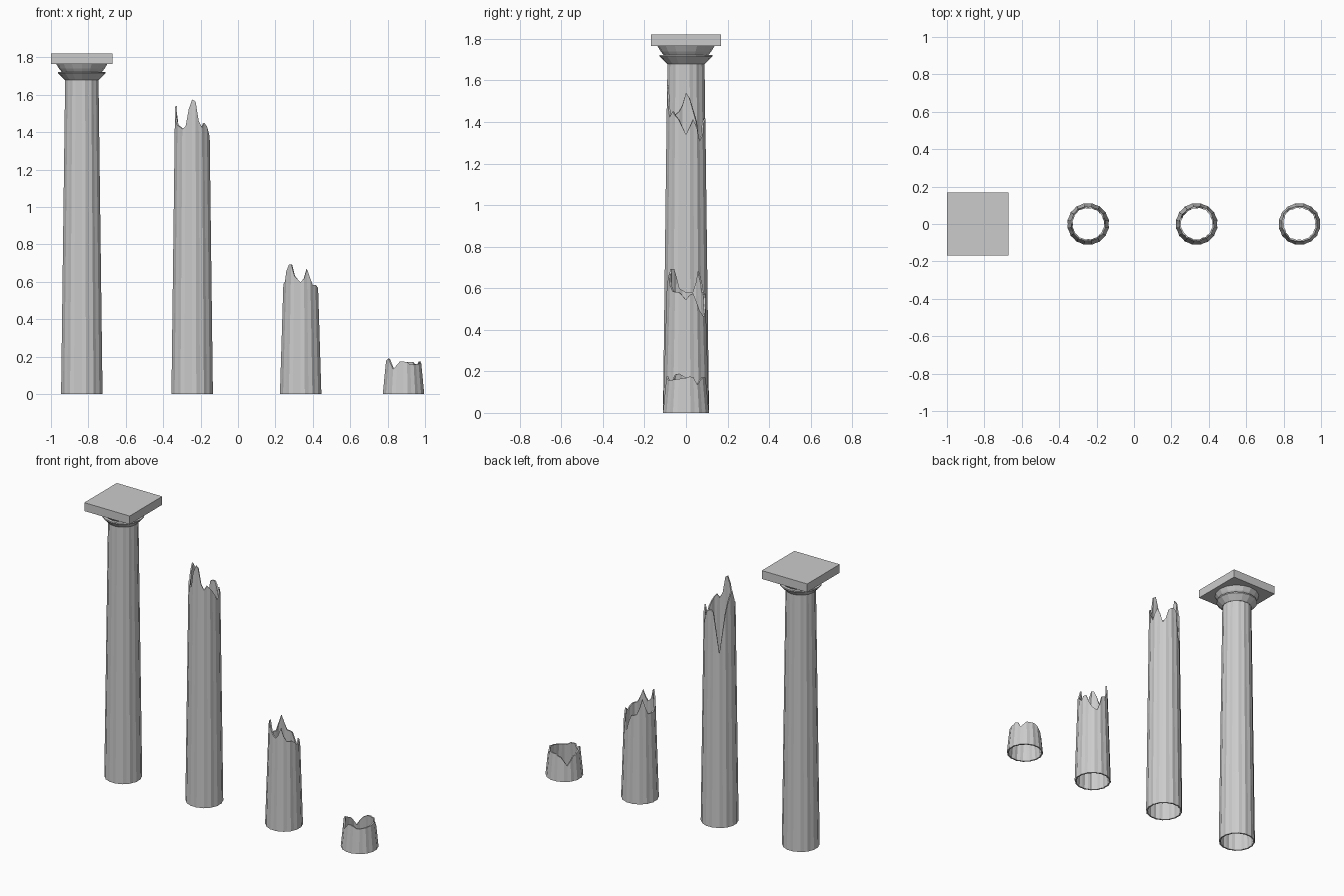
import bpy, bmesh, math

if "Cube" in bpy.data.objects:
    bpy.data.objects.remove(bpy.data.objects["Cube"])

FLUTES = 16
N = FLUTES * 2
WALL = 0.009
BASE_R = 0.113


def add_object(name, bm):
    bmesh.ops.recalc_face_normals(bm, faces=bm.faces)
    mesh = bpy.data.meshes.new(name)
    bm.to_mesh(mesh)
    bm.free()
    ob = bpy.data.objects.new(name, mesh)
    bpy.context.collection.objects.link(ob)
    return ob


def height_at(keys, deg):
    """Piecewise linear break line around the shaft."""
    pts = [(a - 360, z) for a, z in keys] + keys + [(a + 360, z) for a, z in keys]
    for (a0, z0), (a1, z1) in zip(pts, pts[1:]):
        if a0 <= deg <= a1:
            return z0 + (z1 - z0) * (deg - a0) / (a1 - a0)


def shaft(name, cx, keys, taper_z, top_r):
    """Hollow fluted tapering shaft whose rim follows the break line."""
    bm = bmesh.new()
    rings = [[], [], [], []]
    for i in range(N):
        deg = 360 * i / N - 180
        a = math.radians(deg)
        z = height_at(keys, deg)
        r_top = BASE_R + (top_r - BASE_R) * min(z / taper_z, 1.1)
        groove = 1.0 if i % 2 else 0.965
        spots = [(BASE_R * groove, 0), (r_top * groove, z),
                 (r_top * groove - WALL, z), (BASE_R * groove - WALL, 0)]
        for ring, (r, h) in zip(rings, spots):
            ring.append(bm.verts.new((cx + r * math.cos(a), r * math.sin(a), h)))
    for k in range(4):
        lo, hi = rings[k], rings[(k + 1) % 4]
        for i in range(N):
            j = (i + 1) % N
            bm.faces.new((lo[i], lo[j], hi[j], hi[i]))
    return add_object(name, bm)


def lathe(name, cx, profile, sides):
    bm = bmesh.new()
    rings = []
    for r, z in profile:
        rings.append([bm.verts.new((cx + r * math.cos(2 * math.pi * i / sides),
                                    r * math.sin(2 * math.pi * i / sides), z))
                      for i in range(sides)])
    for lo, hi in zip(rings, rings[1:]):
        for i in range(sides):
            j = (i + 1) % sides
            bm.faces.new((lo[i], lo[j], hi[j], hi[i]))
    return add_object(name, bm)


# Complete column: shaft, flared capital, square slab
X1 = -0.835
shaft("whole_shaft", X1, [(-180, 1.68), (0, 1.68)], 1.68, 0.091)
lathe("capital", X1, [(0.085, 1.68), (0.092, 1.68), (0.127, 1.715), (0.127, 1.723),
                      (0.108, 1.723), (0.122, 1.74), (0.137, 1.765)], 16)
bm = bmesh.new()
bmesh.ops.create_cube(bm, size=1)
bmesh.ops.scale(bm, vec=(0.33, 0.338, 0.055), verts=bm.verts)
bmesh.ops.translate(bm, vec=(X1, 0, 1.7925), verts=bm.verts)
add_object("capital_slab", bm)

# Broken columns: (angle, height) points of each jagged rim
tall = [(-180, 1.54), (-165, 1.46), (-150, 1.44), (-115, 1.41), (-95, 1.575),
        (-80, 1.575), (-62, 1.41), (-45, 1.45), (-22, 1.41), (0, 1.34),
        (25, 1.42), (48, 1.29), (70, 1.41), (100, 1.42), (124, 1.14),
        (147, 1.41), (170, 1.52)]
middle = [(-180, 0.58), (-157, 0.6), (-140, 0.69), (-124, 0.695), (-112, 0.63),
          (-85, 0.59), (-67, 0.67), (-50, 0.585), (-20, 0.58), (0, 0.545),
          (20, 0.585), (40, 0.5), (65, 0.45), (90, 0.57), (115, 0.58),
          (135, 0.68), (155, 0.58)]
low = [(-180, 0.17), (-150, 0.195), (-125, 0.13), (-102, 0.175), (-80, 0.172),
       (-65, 0.155), (-40, 0.16), (0, 0.168), (20, 0.18), (35, 0.13),
       (52, 0.17), (90, 0.17), (115, 0.15), (135, 0.1), (155, 0.15)]
shaft("tall_broken_shaft", -0.245, tall, 1.42, 0.095)
shaft("middle_broken_shaft", 0.335, middle, 0.6, 0.094)
shaft("low_broken_shaft", 0.885, low, 0.17, 0.096)
